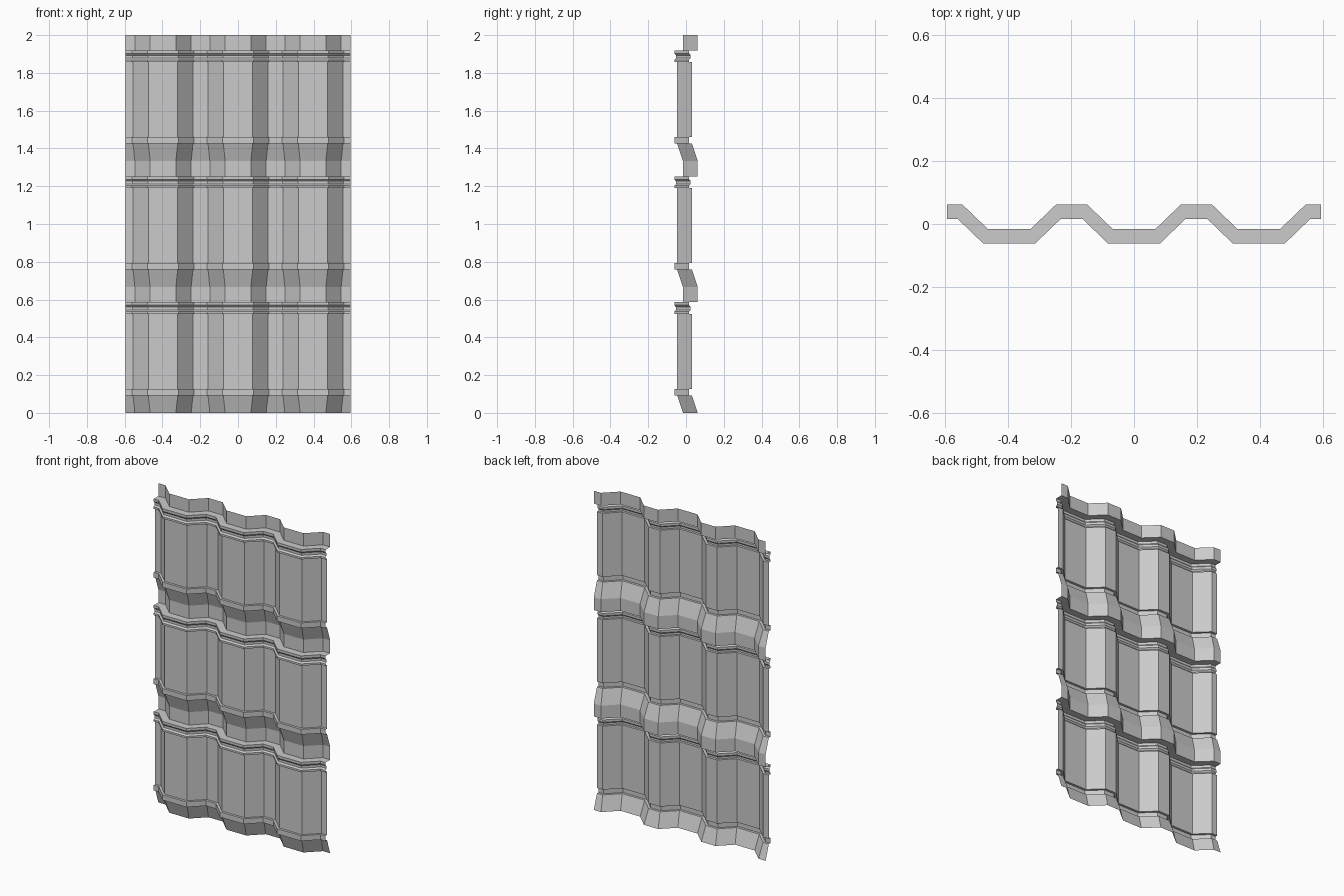
import bpy, bmesh

if "Cube" in bpy.data.objects:
    bpy.data.objects.remove(bpy.data.objects["Cube"])

PITCH_X = 0.397       # width of one corrugation
PITCH_Z = 2.0 / 3.0   # height of one tile course
BACK, FRONT = 0.062, -0.016

# Corrugation: (x offset from valley centre, y, direction the corner widens)
half = PITCH_X / 2
wave = [(-0.149, BACK, -1), (-0.068, FRONT, -1), (0.068, FRONT, 1), (0.149, BACK, 1)]
section = [(-1.5 * PITCH_X, BACK, 0)]
for i in (-1, 0, 1):
    section += [(i * PITCH_X + x, y, s) for x, y, s in wave]
section.append((1.5 * PITCH_X, BACK, 0))

# One course, bottom to top: (height, distance pushed forward)
course = [(0.0, 0.0), (0.093, 0.031), (0.093, 0.046), (0.126, 0.046), (0.126, 0.031),
          (0.524, 0.031), (0.524, 0.046), (0.536, 0.046), (0.545, 0.037),
          (0.560, 0.037), (0.570, 0.046), (0.586, 0.046), (0.586, 0.0)]
rows = [(k * PITCH_Z + z, d) for k in range(3) for z, d in course] + [(2.0, 0.0)]

# Sweep the corrugation up the stepped course profile
bm = bmesh.new()
grid = [[bm.verts.new((x + s * 0.32 * d, y - d, z)) for x, y, s in section] for z, d in rows]
for a, b in zip(grid, grid[1:]):
    for i in range(len(section) - 1):
        bm.faces.new((a[i], a[i + 1], b[i + 1], b[i]))

mesh = bpy.data.meshes.new("roof_sheet")
bm.to_mesh(mesh)
bm.free()
sheet = bpy.data.objects.new("roof_sheet", mesh)
bpy.context.collection.objects.link(sheet)
